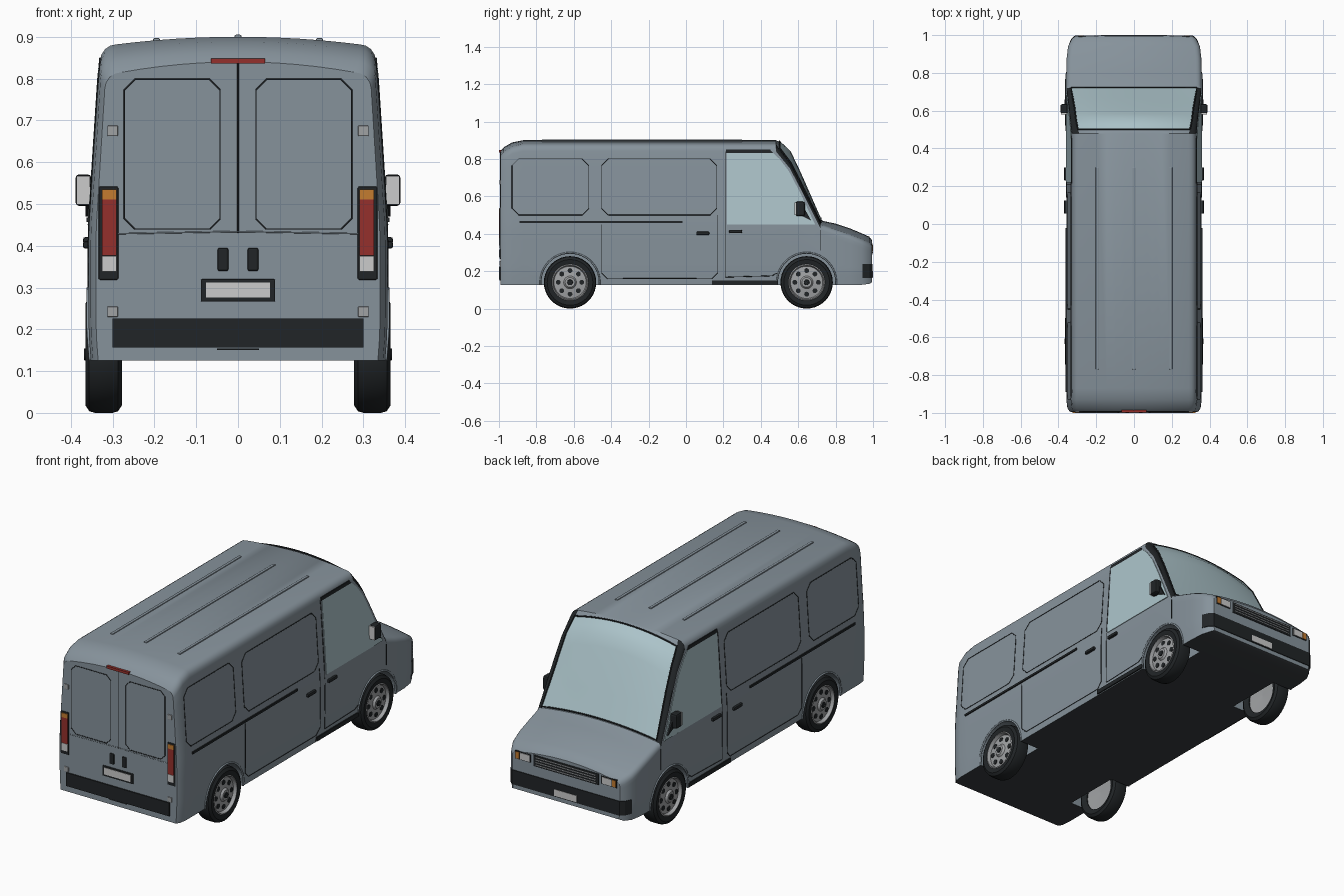
import bpy, bmesh, math
from mathutils import Vector, Matrix

if "Cube" in bpy.data.objects:
    bpy.data.objects.remove(bpy.data.objects["Cube"])


def mat(name, r, g, b):
    m = bpy.data.materials.new(name)
    m.diffuse_color = (r, g, b, 1)
    m.use_nodes = True
    m.node_tree.nodes["Principled BSDF"].inputs["Base Color"].default_value = m.diffuse_color
    return m


PAINT = mat("paint", 0.24, 0.29, 0.33)
BLACK = mat("black_trim", 0.015, 0.018, 0.02)
GLASS = mat("glass", 0.42, 0.56, 0.60)
RED = mat("red_lens", 0.30, 0.03, 0.025)
AMBER = mat("amber_lens", 0.55, 0.20, 0.03)
PALE = mat("pale", 0.68, 0.70, 0.69)
UNDER = mat("underbody", 0.04, 0.045, 0.05)
STEEL = mat("steel", 0.35, 0.36, 0.37)


def finish(name, bm, mats, smooth=None):
    bmesh.ops.recalc_face_normals(bm, faces=bm.faces[:])
    me = bpy.data.meshes.new(name)
    bm.to_mesh(me)
    bm.free()
    ob = bpy.data.objects.new(name, me)
    bpy.context.collection.objects.link(ob)
    for m in mats:
        me.materials.append(m)
    if smooth:
        bpy.ops.object.select_all(action='DESELECT')
        ob.select_set(True)
        bpy.context.view_layer.objects.active = ob
        bpy.ops.object.shade_smooth_by_angle(angle=math.radians(smooth))
    return ob


def box(name, c, size, m, bevel=0):
    bm = bmesh.new()
    bmesh.ops.create_cube(bm, size=1, matrix=Matrix.Translation(c) @ Matrix.Diagonal((*size, 1)))
    if bevel:
        bmesh.ops.bevel(bm, geom=bm.edges[:], offset=bevel, segments=2, affect='EDGES', profile=0.5)
    return finish(name, bm, [m])


def prism(name, pts, offset, m):
    bm = bmesh.new()
    a = [bm.verts.new(p) for p in pts]
    b = [bm.verts.new(Vector(p) + Vector(offset)) for p in pts]
    bm.faces.new(a)
    bm.faces.new(b[::-1])
    for i in range(len(a)):
        j = (i + 1) % len(a)
        bm.faces.new((a[i], a[j], b[j], b[i]))
    return finish(name, bm, [m])


def line(name, pts, radius, m, closed=False):
    cu = bpy.data.curves.new(name, 'CURVE')
    cu.dimensions = '3D'
    cu.bevel_depth = radius
    cu.bevel_resolution = 1
    sp = cu.splines.new('POLY')
    sp.points.add(len(pts) - 1)
    for p, co in zip(sp.points, pts):
        p.co = (*co, 1)
    sp.use_cyclic_u = closed
    cu.materials.append(m)
    ob = bpy.data.objects.new(name, cu)
    bpy.context.collection.objects.link(ob)
    return ob


def table(rows, t):
    for a, b in zip(rows, rows[1:]):
        if t <= b[0]:
            break
    k = min(1, max(0, (t - a[0]) / (b[0] - a[0])))
    return [p + (q - p) * k for p, q in zip(a[1:], b[1:])]


def side_x(z):
    return table([(0.12, 0.352), (0.2, 0.358), (0.43, 0.358), (0.8, 0.334), (0.9, 0.324)], z)[0]


# Body stations: y, top height, crown, corner radius, width factor, bottom height
ROWS = [(-0.993, 0.84, 0.025, 0.04, 0.95, 0.125), (-0.975, 0.862, 0.022, 0.04, 0.985, 0.125),
        (-0.93, 0.888, 0.02, 0.04, 1, 0.125), (-0.87, 0.9, 0.018, 0.04, 1, 0.125),
        (0.48, 0.9, 0.018, 0.04, 1, 0.125), (0.50, 0.892, 0.04, 0.035, 1, 0.125),
        (0.555, 0.84, 0.06, 0.03, 1, 0.125), (0.61, 0.725, 0.05, 0.03, 1, 0.125),
        (0.72, 0.475, 0.025, 0.025, 1, 0.125), (0.735, 0.468, 0.022, 0.03, 1, 0.125),
        (0.80, 0.454, 0.03, 0.03, 1, 0.125), (0.88, 0.427, 0.03, 0.03, 0.995, 0.125),
        (0.94, 0.402, 0.03, 0.03, 0.975, 0.127), (0.98, 0.384, 0.03, 0.03, 0.92, 0.132),
        (0.994, 0.366, 0.03, 0.02, 0.87, 0.14)]


def section(y):
    top, crown, r, w, zb = table(ROWS, y)
    zs = top - crown - r
    half = [(side_x(zb + (zs - zb) * i / 12) * w, zb + (zs - zb) * i / 12) for i in range(13)]
    xs = half[-1][0]
    for i in range(1, 5):
        a = i * math.pi / 8
        half.append((xs - r + r * math.cos(a), zs + r * math.sin(a)))
    for i in range(5, -1, -1):
        half.append(((xs - r) * i / 6, top - crown * (i / 6) ** 2))
    return [Vector((x, y, z)) for x, z in half + [(-x, z) for x, z in half[-2::-1]]]


# Body shell lofted along y
bm = bmesh.new()
ys = [r[0] for r in ROWS]
rings = [[bm.verts.new(p) for p in section(y)] for y in ys]
n = len(rings[0])
for y, a, b in zip(ys, rings, rings[1:]):
    for j in range(n):
        k = (j + 1) % n
        f = bm.faces.new((a[j], a[k], b[k], b[j]))
        if j == n - 1:
            f.material_index = 2
        elif 0.47 < y < 0.72 and min(j, n - 2 - j) in range(12, 16):
            f.material_index = 1
bm.faces.new(rings[0])
bm.faces.new(rings[-1])
body = finish("body_shell", bm, [PAINT, BLACK, UNDER])

# Wheel wells cut from the shell
WHEELS = (-0.62, 0.645)
for y in WHEELS:
    for s in (1, -1):
        bm = bmesh.new()
        bmesh.ops.create_cone(bm, cap_ends=True, segments=40, radius1=0.157, radius2=0.157, depth=0.26,
                              matrix=Matrix.Translation((s * 0.37, y, 0.14)) @ Matrix.Rotation(math.pi / 2, 4, 'Y'))
        cutter = finish("well_cutter", bm, [PAINT])
        cutter.hide_render = True
        md = body.modifiers.new("well", 'BOOLEAN')
        md.operation, md.object, md.solver = 'DIFFERENCE', cutter, 'EXACT'
        bpy.context.view_layer.objects.active = body
        bpy.ops.object.modifier_apply(modifier=md.name)
        bpy.data.objects.remove(cutter)
bpy.ops.object.select_all(action='DESELECT')
body.select_set(True)
bpy.ops.object.shade_smooth_by_angle(angle=math.radians(32))

# Windscreen follows the loft just outside it
bm = bmesh.new()
rows = [[bm.verts.new(p + Vector((0, 0.004, 0.002))) for p in section(y)[16:n - 16]]
        for y in (0.497, 0.525, 0.555, 0.58, 0.61, 0.665, 0.717)]
for a, b in zip(rows, rows[1:]):
    for j in range(len(a) - 1):
        bm.faces.new((a[j], a[j + 1], b[j + 1], b[j]))
rim = [[v.co.copy() for v in r] for r in rows]
finish("windscreen", bm, [GLASS], 40)
line("windscreen_seal", rim[0] + [r[-1] for r in rim] + rim[-1][::-1] + [r[0] for r in rim[::-1]], 0.004, BLACK)

# Roof ribs
for x in (-0.195, 0, 0.195):
    box("roof_rib", (x, -0.235, 0.9 - 0.21 * x * x), (0.016, 1.07, 0.010), PAINT, 0.003)


def lathe(name, profile, s, y, m):
    bm = bmesh.new()
    seg = 40
    rs = [[bm.verts.new((s * x, y + r * math.cos(i * math.tau / seg), 0.14 + r * math.sin(i * math.tau / seg)))
           for i in range(seg)] for r, x in profile]
    for a, b in zip(rs, rs[1:]):
        for i in range(seg):
            k = (i + 1) % seg
            bm.faces.new((a[i], a[k], b[k], b[i]))
    return finish(name, bm, [m], 35)


def chamfered(a0, a1, b0, b1, c):
    return [(a0 + c, b0), (a1 - c, b0), (a1, b0 + c), (a1, b1 - c), (a1 - c, b1), (a0 + c, b1), (a0, b1 - c), (a0, b0 + c)]


def side_line(name, s, pts, radius=0.002, m=BLACK, closed=False):
    q = pts + pts[:1] if closed else pts
    out = [Vector(a).lerp(Vector(b), i / 6) for a, b in zip(q, q[1:]) for i in range(6)] + [Vector(q[-1])]
    line(name, [(s * side_x(p.y), p.x, p.y) for p in out], radius, m)


for s in (1, -1):
    # Wheels, rims and arches
    for y in WHEELS:
        lathe("tyre", [(0.093, 0.29), (0.122, 0.278), (0.136, 0.287), (0.14, 0.30), (0.14, 0.342),
                       (0.136, 0.356), (0.122, 0.365), (0.096, 0.361), (0.093, 0.29)], s, y, BLACK)
        lathe("rim", [(0.001, 0.30), (0.094, 0.295), (0.098, 0.361), (0.092, 0.364), (0.086, 0.347),
                      (0.034, 0.354), (0.026, 0.364), (0.001, 0.364)], s, y, STEEL)
        lathe("hub_cap", [(0.016, 0.36), (0.014, 0.368), (0.001, 0.369)], s, y, BLACK)
        for i in range(8):
            a = i * math.tau / 8
            bm = bmesh.new()
            bmesh.ops.create_cone(bm, cap_ends=True, segments=12, radius1=0.013, radius2=0.013, depth=0.01,
                                  matrix=Matrix.Translation((s * 0.3475, y + 0.063 * math.cos(a), 0.14 + 0.063 * math.sin(a)))
                                  @ Matrix.Rotation(math.pi / 2, 4, 'Y'))
            finish("rim_hole", bm, [BLACK])
        arch = [math.radians(-5 + 190 * i / 24) for i in range(25)]
        line("arch_lip", [(s * side_x(0.14 + 0.158 * math.sin(a)), y + 0.158 * math.cos(a), 0.14 + 0.158 * math.sin(a))
                          for a in arch], 0.005, PAINT)
    # Cab side window and trim
    win = [(0.22, 0.45), (0.69, 0.45), (0.61, 0.62), (0.55, 0.735), (0.5, 0.80), (0.465, 0.832), (0.22, 0.832)]
    prism("side_window", [(s * (side_x(z) - 0.004), y, z) for y, z in win], (s * 0.007, 0, 0), GLASS)
    top = [(0.215, 0.832), (0.465, 0.832), (0.45, 0.85), (0.215, 0.85)]
    prism("window_top_trim", [(s * (side_x(z) - 0.008), y, z) for y, z in top], (s * 0.011, 0, 0), BLACK)
    # Side panel seams
    side_line("cab_door_seam", s, [(0.21, 0.84), (0.21, 0.168), (0.46, 0.175), (0.487, 0.19)])
    side_line("cab_door_front_seam", s, [(0.72, 0.42), (0.72, 0.31)])
    side_line("sliding_door_seam", s, [(-0.45, 0.45), (-0.45, 0.19), (-0.42, 0.16), (0.14, 0.16), (0.17, 0.19), (0.17, 0.5)])
    side_line("side_panel_seam", s, chamfered(-0.45, 0.165, 0.50, 0.80, 0.035), closed=True)
    side_line("rear_panel_seam", s, chamfered(-0.93, -0.52, 0.50, 0.80, 0.035), closed=True)
    box("slide_rail", (s * 0.356, -0.455, 0.462), (0.012, 0.87, 0.011), BLACK)
    box("sill_strip", (s * 0.353, 0.315, 0.14), (0.014, 0.35, 0.022), BLACK)
    for y, z in ((0.09, 0.402), (0.265, 0.412)):
        box("door_handle", (s * 0.362, y, z), (0.018, 0.07, 0.018), BLACK, 0.006)
    # Mirrors
    box("mirror_housing", (s * 0.37, 0.61, 0.533), (0.038, 0.05, 0.076), BLACK, 0.009)
    box("mirror_glass", (s * 0.37, 0.584, 0.533), (0.032, 0.006, 0.068), PALE)
    prism("mirror_arm", [(s * 0.345, 0.59, 0.51), (s * 0.345, 0.67, 0.47), (s * 0.345, 0.63, 0.54)], (s * 0.02, 0, 0), BLACK)
    # Rear lamps, door panels, hinges, handles
    box("rear_lamp_housing", (s * 0.310, -0.987, 0.43), (0.048, 0.018, 0.224), BLACK, 0.004)
    for nm, z, h, m in (("lamp_red", 0.444, 0.134, RED), ("lamp_amber", 0.522, 0.024, AMBER), ("lamp_white", 0.357, 0.038, PALE)):
        box(nm, (s * 0.308, -0.992, z), (0.034, 0.016, h), m)
    line("rear_door_panel", [(s * x, -0.993, z) for x, z in chamfered(0.043, 0.272, 0.44, 0.798, 0.025)], 0.002, BLACK, True)
    for z in (0.675, 0.242):
        box("door_hinge", (s * 0.30, -0.991, z), (0.025, 0.014, 0.025), STEEL, 0.002)
    box("rear_door_handle", (s * 0.036, -0.992, 0.367), (0.026, 0.015, 0.056), BLACK, 0.005)
    # Headlamps
    box("headlamp_frame", (s * 0.25, 0.989, 0.322), (0.09, 0.014, 0.042), BLACK)
    box("headlamp", (s * 0.238, 0.992, 0.322), (0.055, 0.014, 0.034), PALE)
    box("indicator", (s * 0.28, 0.992, 0.322), (0.022, 0.014, 0.034), AMBER)

# Rear centre details
line("rear_door_gap", [(0, -0.993, 0.43), (0, -0.993, 0.838)], 0.0025, BLACK)
line("rear_waist_seam", [(-0.335, -0.992, 0.428), (0, -0.993, 0.434), (0.335, -0.992, 0.428)], 0.002, PAINT)
box("brake_light", (0, -0.988, 0.842), (0.13, 0.022, 0.013), RED)
box("rear_plate_frame", (0, -0.992, 0.293), (0.178, 0.012, 0.054), BLACK, 0.003)
box("rear_plate", (0, -0.994, 0.294), (0.154, 0.012, 0.036), PALE)
box("rear_bumper", (0, -0.991, 0.191), (0.60, 0.017, 0.07), BLACK)
box("rear_latch", (0, -0.991, 0.152), (0.10, 0.012, 0.004), BLACK)

# Nose: grille with slats, wraparound bumper, plate
box("grille", (0, 0.990, 0.318), (0.38, 0.014, 0.06), BLACK, 0.003)
for i in range(4):
    box("grille_slat", (0, 0.994, 0.299 + 0.013 * i), (0.35, 0.011, 0.004), STEEL)
plan = [(-0.347, 0.945), (-0.332, 0.981), (-0.312, 0.998), (0.312, 0.998), (0.332, 0.981), (0.347, 0.945)]
prism("front_bumper", [(x, y, 0.162) for x, y in plan], (0, 0, 0.075), BLACK)
box("front_plate", (0, 0.994, 0.184), (0.13, 0.012, 0.034), PALE)
